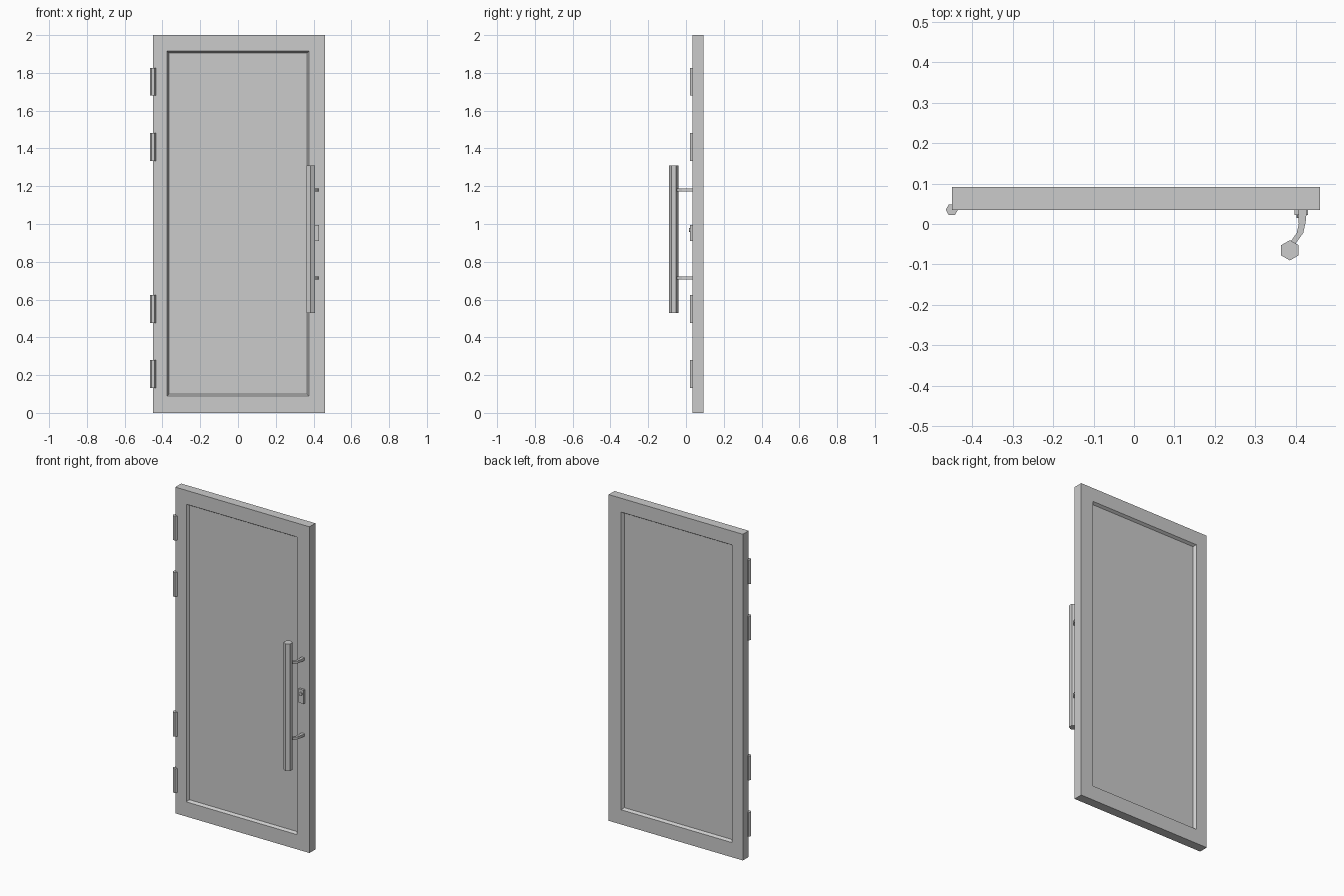
import bpy, bmesh, math
from mathutils import Vector

old = bpy.data.objects.get("Cube")
if old:
    bpy.data.objects.remove(old, do_unlink=True)

grey = bpy.data.materials.new("door_grey")
grey.use_nodes = True
colour = (0.6, 0.6, 0.6, 1)
grey.diffuse_color = colour
grey.node_tree.nodes["Principled BSDF"].inputs["Base Color"].default_value = colour


def finish(name, bm):
    bmesh.ops.recalc_face_normals(bm, faces=bm.faces)
    mesh = bpy.data.meshes.new(name)
    bm.to_mesh(mesh)
    bm.free()
    mesh.materials.append(grey)
    obj = bpy.data.objects.new(name, mesh)
    bpy.context.collection.objects.link(obj)
    return obj


def box(bm, low, high):
    verts = bmesh.ops.create_cube(bm, size=1)["verts"]
    for v in verts:
        v.co = Vector([a + (c + 0.5) * (b - a) for a, b, c in zip(low, high, v.co)])


def prism(name, outline, z0, z1):
    """Extrude an x, y outline upward."""
    bm = bmesh.new()
    base = bm.faces.new([bm.verts.new((x, y, z0)) for x, y in outline])
    top = bmesh.ops.extrude_face_region(bm, geom=[base])["geom"]
    bm.faces.new([v for v in reversed([l.vert for l in base.loops])]) if not base.is_valid else None
    moved = [g for g in top if isinstance(g, bmesh.types.BMVert)]
    bmesh.ops.translate(bm, vec=(0, 0, z1 - z0), verts=moved)
    return finish(name, bm)


def polygon(x, y, radius, sides, turn=0):
    angles = [turn + math.tau * i / sides for i in range(sides)]
    return [(x + radius * math.cos(a), y + radius * math.sin(a)) for a in angles]


# Door leaf with a sloped recessed panel on both sides
bm = bmesh.new()
box(bm, (-0.45, 0.035, 0), (0.46, 0.092, 2))
bm.normal_update()
for face in [f for f in bm.faces if abs(f.normal.y) > 0.9]:
    bmesh.ops.inset_region(bm, faces=[face], thickness=0.08)
    for v in face.verts:
        v.co.x = math.copysign(0.375, v.co.x)
        v.co.z = 0.09 if v.co.z < 1 else 1.915
    bmesh.ops.inset_region(bm, faces=[face], thickness=0.014, depth=-0.016)
finish("door_leaf", bm)

# Hinges
for i, z in enumerate((0.205, 0.55, 1.408, 1.753)):
    prism(f"hinge_{i + 1}", polygon(-0.45, 0.035, 0.015, 6), z - 0.074, z + 0.074)

# Pull bar
prism("pull_bar", polygon(0.385, -0.065, 0.025, 6, math.pi / 6), 0.53, 1.31)

# Curved brackets joining the bar to the leaf
outer = [(0.427, 0.036), (0.424, 0.005), (0.418, -0.022), (0.398, -0.05)]
inner = [(0.385, -0.046), (0.402, -0.022), (0.407, 0.0), (0.406, 0.036)]
for name, z in (("lower_bracket", 0.715), ("upper_bracket", 1.18)):
    prism(name, outer + inner, z - 0.008, z + 0.008)

# Lock plate and round key cylinder
bm = bmesh.new()
box(bm, (0.396, 0.022, 0.91), (0.43, 0.036, 0.995))
finish("lock_plate", bm)
cylinder = prism("key_cylinder", polygon(0, 0, 0.011, 8), 0, 0.014)
cylinder.rotation_euler.x = math.pi / 2
cylinder.location = (0.412, 0.029, 0.968)
